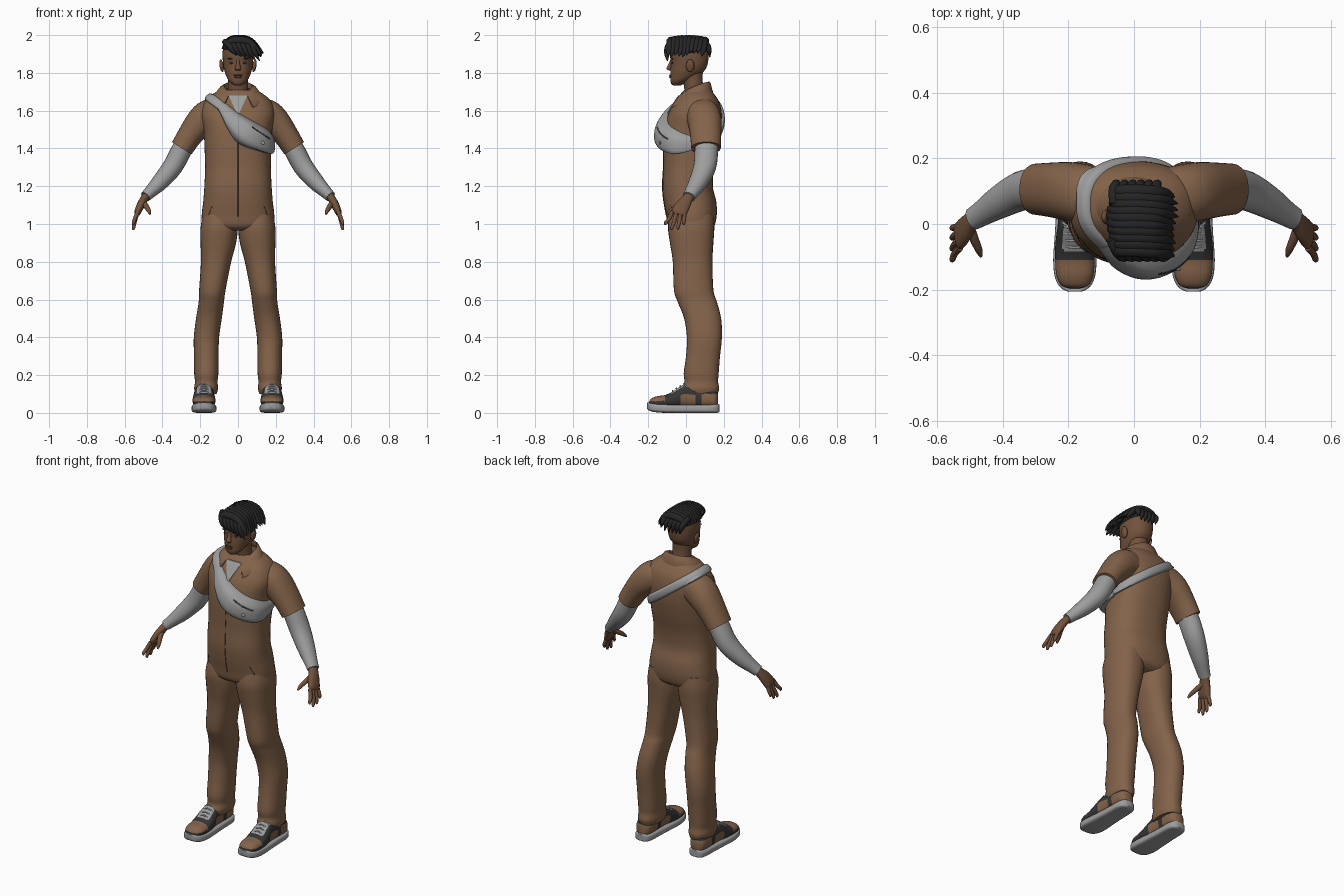
import bpy, bmesh, random
from math import sin, cos, pi, radians, copysign
from mathutils import Vector, Matrix
from mathutils.bvhtree import BVHTree

random.seed(4)
X, Y, Z = Vector((1, 0, 0)), Vector((0, 1, 0)), Vector((0, 0, 1))
if "Cube" in bpy.data.objects:
    bpy.data.objects.remove(bpy.data.objects["Cube"])


def material(name, r, g, b):
    m = bpy.data.materials.new(name)
    m.use_nodes = True
    m.diffuse_color = (r, g, b, 1)
    node = next(n for n in m.node_tree.nodes if n.type == 'BSDF_PRINCIPLED')
    node.inputs["Base Color"].default_value = (r, g, b, 1)
    node.inputs["Roughness"].default_value = 0.8
    return m


SUIT = material("suit brown", 0.23, 0.125, 0.068)
SEAM = material("seam brown", 0.12, 0.065, 0.036)
SKIN = material("skin", 0.17, 0.085, 0.045)
LIPS = material("lips", 0.12, 0.05, 0.035)
GREY = material("light grey", 0.34, 0.34, 0.34)
HAIR = material("hair black", 0.018, 0.018, 0.019)
DARK = material("shoe black", 0.035, 0.035, 0.035)


def finish(bm, name, mats, mirror=False, rule=None):
    """Turn a bmesh into one object, or a left and right pair."""
    bmesh.ops.recalc_face_normals(bm, faces=bm.faces)
    bm.normal_update()
    if rule:
        for f in bm.faces:
            f.material_index = rule(f.calc_center_median(), f.normal)
    for prefix in (("left_", "right_") if mirror else ("",)):
        if prefix == "right_":
            bmesh.ops.scale(bm, vec=(-1, 1, 1), verts=bm.verts)
            bmesh.ops.reverse_faces(bm, faces=bm.faces)
        me = bpy.data.meshes.new(prefix + name)
        bm.to_mesh(me)
        for m in mats:
            me.materials.append(m)
        me.shade_smooth()
        me.set_sharp_from_angle(angle=radians(45))
        bpy.context.collection.objects.link(bpy.data.objects.new(prefix + name, me))
    tree = BVHTree.FromBMesh(bm)
    bm.free()
    return tree


def spline(keys, sub):
    """Smooth curve through tuples of any length."""
    out = []
    for i in range(len(keys) - 1):
        p0, p1, p2, p3 = keys[max(i - 1, 0)], keys[i], keys[i + 1], keys[min(i + 2, len(keys) - 1)]
        for k in range(sub):
            t = k / sub
            out.append(tuple(b + 0.5 * t * (c - a + t * (2 * a - 5 * b + 4 * c - d + t * (3 * (b - c) + d - a)))
                             for a, b, c, d in zip(p0, p1, p2, p3)))
    return out + [tuple(keys[-1])]


def skin_rows(rows, close_ends=True):
    bm = bmesh.new()
    rings = [[bm.verts.new(p) for p in row] for row in rows]
    n = len(rows[0])
    for r, q in zip(rings, rings[1:]):
        for j in range(n):
            bm.faces.new((r[j], r[(j + 1) % n], q[(j + 1) % n], q[j]))
    if close_ends:
        bm.faces.new(rings[0])
        bm.faces.new(rings[-1])
    return bm


def loft(name, keys, mats, axes=None, ref=Y, seg=24, sub=4, p=2.0, **kw):
    """Skin rings (x, y, z, radius, radius); without axes they follow the path."""
    rows, pts = [], spline(keys, sub)
    for i, (x, y, z, a, b) in enumerate(pts):
        u, v = axes or (None, None)
        if not axes:
            t = (Vector(pts[min(i + 1, len(pts) - 1)][:3]) - Vector(pts[max(i - 1, 0)][:3])).normalized()
            u = ref.cross(t).normalized()
            v = t.cross(u)
        row = []
        for j in range(seg):
            c, s = cos(2 * pi * j / seg), sin(2 * pi * j / seg)
            row.append(Vector((x, y, z)) + u * (a * copysign(abs(c) ** (2 / p), c))
                       + v * (b * copysign(abs(s) ** (2 / p), s)))
        rows.append(row)
    return finish(skin_rows(rows), name, mats, **kw)


def blob(name, loc, size, mat, tilt=0, mirror=False):
    bm = bmesh.new()
    m = Matrix.Translation(loc) @ Matrix.Rotation(tilt, 4, 'Y') @ Matrix.Diagonal((*size, 1))
    bmesh.ops.create_uvsphere(bm, u_segments=20, v_segments=12, radius=1, matrix=m)
    return finish(bm, name, [mat], mirror)


def on_front(tree, x, z, gap=0.0):
    hit = tree.ray_cast(Vector((x, -1, z)), Y)[0]
    return (hit or Vector((x, -0.08, z))) - Y * gap


def stacked(rows):
    """Rows of (z, x centre, half width, front y, back y) to rings."""
    return [(x, (f + b) / 2, z, a, (b - f) / 2) for z, x, a, f, b in rows]


# Jumpsuit: torso, legs, short sleeves
torso = loft("jumpsuit_torso", stacked([
    (.965, 0, .15, -.06, .12), (.99, 0, .188, -.093, .15), (1.05, 0, .192, -.105, .163),
    (1.12, 0, .184, -.118, .16), (1.2, 0, .178, -.125, .142), (1.3, 0, .174, -.12, .15),
    (1.4, 0, .177, -.12, .173), (1.5, 0, .182, -.115, .189), (1.58, 0, .195, -.095, .19),
    (1.64, 0, .18, -.062, .178), (1.68, 0, .145, -.035, .155), (1.71, 0, .095, -.01, .13)]),
    [SUIT], (X, Y), seg=48, p=2.4)
legs = loft("trouser_leg", stacked([
    (.1, .169, .056, -.012, .168), (.13, .169, .063, -.02, .176), (.165, .168, .06, -.008, .17),
    (.21, .168, .064, -.012, .173), (.3, .168, .065, 0, .18), (.4, .167, .067, .005, .19),
    (.5, .154, .068, -.01, .186), (.59, .141, .067, -.045, .163), (.65, .136, .07, -.064, .145),
    (.8, .116, .08, -.07, .14), (.9, .104, .094, -.085, .145), (.98, .1, .098, -.095, .15),
    (1.05, .1, .085, -.085, .145)]), [SUIT], (X, Y), seg=32, p=2.3, mirror=True)
sleeve = loft("short_sleeve", [
    (.1, .085, 1.58, .085, .088), (.155, .092, 1.57, .088, .09), (.2, .1, 1.535, .08, .089),
    (.25, .104, 1.475, .067, .083), (.297, .106, 1.402, .061, .078)],
    [SUIT], seg=32, p=2.2, mirror=True)

# Seams on the suit front
for name, pts, pair in (("front_seam", [(0, 1.58 - .06 * i) for i in range(10)], False),
                        ("pocket_seam", [(.135, 1.1), (.15, 1.06), (.163, 1.02)], True)):
    loft(name, [(*on_front(torso, x, z), .0025, .0025) for x, z in pts], [SEAM], seg=6, mirror=pair)

# Undershirt showing in the open neck
rows = []
for i in range(9):
    z = 1.585 + .012 * i
    w = .006 + .0055 * i
    cols = [w * (k / 4 - 1) for k in range(9)]
    rows.append([on_front(torso, x, z, .006) for x in cols] + [on_front(torso, x, z, -.002) for x in cols[::-1]])
finish(skin_rows(rows), "undershirt", [GREY])

# Folded collar, open at the front
rows = []
for i in range(41):
    q = i / 20 - 1
    a, t = radians(152) * q, q * q
    low = Vector((sin(a) * (.118 + .05 * t), .045 + cos(a) * (.098 + .04 * t), 1.698 - .072 * t))
    top = Vector((sin(a) * .074, .05 + cos(a) * .073, 1.755 - .065 * t))
    fold = top.lerp(low, .35) + Z * .012
    rows.append([top - Z * .03, top, fold, low, low - Z * .01, top.lerp(low, .4) - Z * .02])
finish(skin_rows(rows), "collar", [SUIT])

# Long grey sleeves and hands
loft("forearm_sleeve", [
    (.27, .107, 1.44, .052, .062), (.297, .108, 1.395, .054, .062), (.345, .1, 1.305, .053, .06),
    (.41, .066, 1.225, .045, .05), (.462, .033, 1.172, .034, .039), (.49, .016, 1.145, .029, .035)],
    [GREY], p=2.1, mirror=True)
loft("palm", [
    (.478, .022, 1.158, .022, .028), (.497, .008, 1.133, .021, .029), (.515, -.015, 1.1, .021, .038),
    (.53, -.035, 1.066, .018, .042), (.536, -.042, 1.05, .011, .036)], [SKIN], p=2.3, mirror=True)
for i, (fy, ty, tz) in enumerate(((-.072, -.108, .995), (-.05, -.075, .968), (-.028, -.042, .972), (-.008, -.012, .995))):
    mid = (tz + 1.06) / 2
    loft(f"finger_{i + 1}", [
        (.53, fy, 1.067, .011, .011), (.546, (fy + ty) / 2, mid, .0105, .0105),
        (.553, ty, tz + .012, .009, .009), (.552, ty, tz, .004, .004)], [SKIN], seg=12, mirror=True)
loft("thumb", [
    (.502, -.005, 1.118, .015, .015), (.487, -.045, 1.095, .014, .014),
    (.472, -.08, 1.07, .011, .011), (.466, -.098, 1.052, .005, .005)], [SKIN], seg=12, mirror=True)


# Shoes
def shoe_colour(c, n):
    off = abs(c.x - .18)
    if -.085 < c.y < .03 and off < .036 and n.z > .2:
        return 2
    if c.y < -.1:
        return 1 if c.z < .062 or c.y > -.112 else 0
    if c.y < -.03:
        return 1
    if c.y < .045:
        return 0 if c.z < .095 else 1
    if c.y < .085 or c.z > .1:
        return 1
    return 0


def shoe_rows(rows):
    return [(.18, y, (lo + hi) / 2, w, (hi - lo) / 2) for y, w, lo, hi in rows]


loft("shoe_upper", shoe_rows([
    (-.196, .02, .035, .058), (-.185, .042, .03, .075), (-.155, .056, .025, .088), (-.11, .06, .025, .095),
    (-.07, .06, .025, .113), (-.03, .056, .025, .14), (0, .052, .025, .153), (.06, .05, .025, .14),
    (.12, .05, .025, .13), (.155, .042, .025, .12), (.17, .022, .03, .1)]),
    [SUIT, DARK, GREY], (X, Z), seg=48, sub=6, p=2.3, mirror=True, rule=shoe_colour)
loft("shoe_sole", shoe_rows([
    (-.206, .02, .022, .055), (-.195, .042, .012, .054), (-.165, .06, .004, .051), (-.11, .066, 0, .047),
    (-.03, .061, 0, .044), (.06, .056, 0, .044), (.13, .054, 0, .045), (.165, .042, 0, .047),
    (.178, .02, .006, .045)]), [GREY], (X, Z), seg=32, p=4, mirror=True)
for i in range(4):
    y, z = -.068 + .02 * i, .116 + .0125 * i
    loft(f"lace_{i + 1}", [(.147, y, z - .012, .004, .004), (.18, y - .003, z + .002, .004, .004),
                           (.213, y, z - .012, .004, .004)], [GREY], seg=8, mirror=True)

# Cross-body bag: bands wrapped round the torso on a slanted plane
CENTRE, DOWN = Vector((.02, .04, 1.545)), Vector((.806, 0, -.592))
ACROSS = Vector((.592, 0, .806))


def band(name, trees, start, end, keys, mat, steps=72):
    """Keys are (half width, thickness, offset) spread evenly from start to end."""
    prof = spline(keys, steps // (len(keys) - 1))
    rows = []
    for i, (half, thick, off) in enumerate(prof):
        a = radians(start + (end - start) * i / (len(prof) - 1))
        rad = DOWN * cos(a) + Y * sin(a)
        outer, inner = [], []
        for j in range(11):
            q = j / 5 - 1
            base = CENTRE + ACROSS * (off + half * q)
            hits = [t.ray_cast(base + rad * .6, -rad)[0] for t in trees]
            reach = max([(h - base).dot(rad) for h in hits if h] or [.15])
            outer.append(base + rad * (reach + thick * (1 - abs(q) ** 3) ** .5))
            inner.append(base + rad * (reach - .006))
        rows.append(outer + inner[::-1])
    return finish(skin_rows(rows), name, [mat])


body = [torso, sleeve]
band("bag_strap", body, -5, 235 + 125, [(.025, .015, 0)] * 2, GREY, 120)
bag = band("bag_body", body, 2, -142, [
    (.03, .018, 0), (.056, .042, -.012), (.07, .056, -.035), (.05, .036, -.025), (.026, .016, 0)], GREY)
band("bag_zip", [bag], -38, -72, [(.003, .003, .012), (.003, .003, .008)], DARK, 24)
spot = on_front(bag, .13, 1.43)
blob("bag_buckle", spot, (.014, .006, .009), GREY, .5)

# Neck and head
loft("neck", [(0, .06, 1.62, .066, .06), (0, .045, 1.7, .055, .052), (0, .036, 1.76, .053, .052),
              (0, .03, 1.82, .056, .06)], [SKIN], (X, Y))
head = loft("head", stacked([
    (1.733, 0, .016, -.068, -.03), (1.742, 0, .032, -.078, -.012), (1.76, 0, .05, -.083, .02),
    (1.785, 0, .063, -.083, .065), (1.815, 0, .073, -.083, .1), (1.85, 0, .079, -.08, .115),
    (1.9, 0, .082, -.085, .12), (1.94, 0, .076, -.078, .115), (1.97, 0, .054, -.05, .088),
    (1.985, 0, .02, -.01, .04)]), [SKIN], (X, Y), seg=32, p=2.1)
loft("nose", [(0, -.078, 1.868, .008, .006), (0, -.084, 1.845, .01, .009), (0, -.09, 1.824, .016, .013),
              (0, -.084, 1.812, .011, .006)], [SKIN], (X, Y), seg=16)
blob("ear", (.087, .022, 1.838), (.011, .022, .034), SKIN, .15, True)
blob("eye", on_front(head, .034, 1.853), (.013, .004, .005), DARK, 0, True)
blob("eyebrow", on_front(head, .036, 1.874), (.019, .004, .004), HAIR, -.1, True)
blob("upper_lip", on_front(head, 0, 1.787), (.023, .006, .005), LIPS)
blob("lower_lip", on_front(head, 0, 1.778), (.019, .007, .006), LIPS)

# Hair: cap, locks swept to the left, fringe, back tips
blob("hair_cap", (.008, .012, 1.938), (.088, .108, .05), HAIR, .08)
for i in range(10):
    y = -.08 + .02 * i
    r, e = random.uniform(-.012, .012), 1 - ((i - 4.5) / 7) ** 2
    loft(f"swept_lock_{i + 1}", [
        (-.078 * e, y + .006, 1.925, .01, .012), (-.045, y, 1.945 + .025 * e, .02, .02),
        (.01, y, 1.957 + .024 * e, .021, .022), (.065, y - .004, 1.945 + .022 * e, .02, .021),
        (.102, y - .01, 1.925 + r, .014, .016), (.128 + r * .7, y - .018, 1.895 + r, .002, .002)],
        [HAIR], seg=10)
for i in range(6):
    x = -.05 + .024 * i
    loft(f"fringe_lock_{i + 1}", [
        (x - .02, -.045, 1.965, .016, .016), (x, -.083, 1.95, .02, .018),
        (x + .02, -.1, 1.92 - .003 * i, .016, .014),
        (x + .045, -.098, 1.893 - .006 * i, .002, .002)], [HAIR], ref=X, seg=10)
for i in range(6):
    x = -.06 + .025 * i
    r = random.uniform(-.01, .01)
    loft(f"back_lock_{i + 1}", [
        (x, .06, 1.965, .016, .016), (x, .1, 1.952, .02, .018), (x + .006, .122, 1.925, .014, .014),
        (x + .014, .126, 1.89 + r, .002, .002)], [HAIR], ref=X, seg=10)
